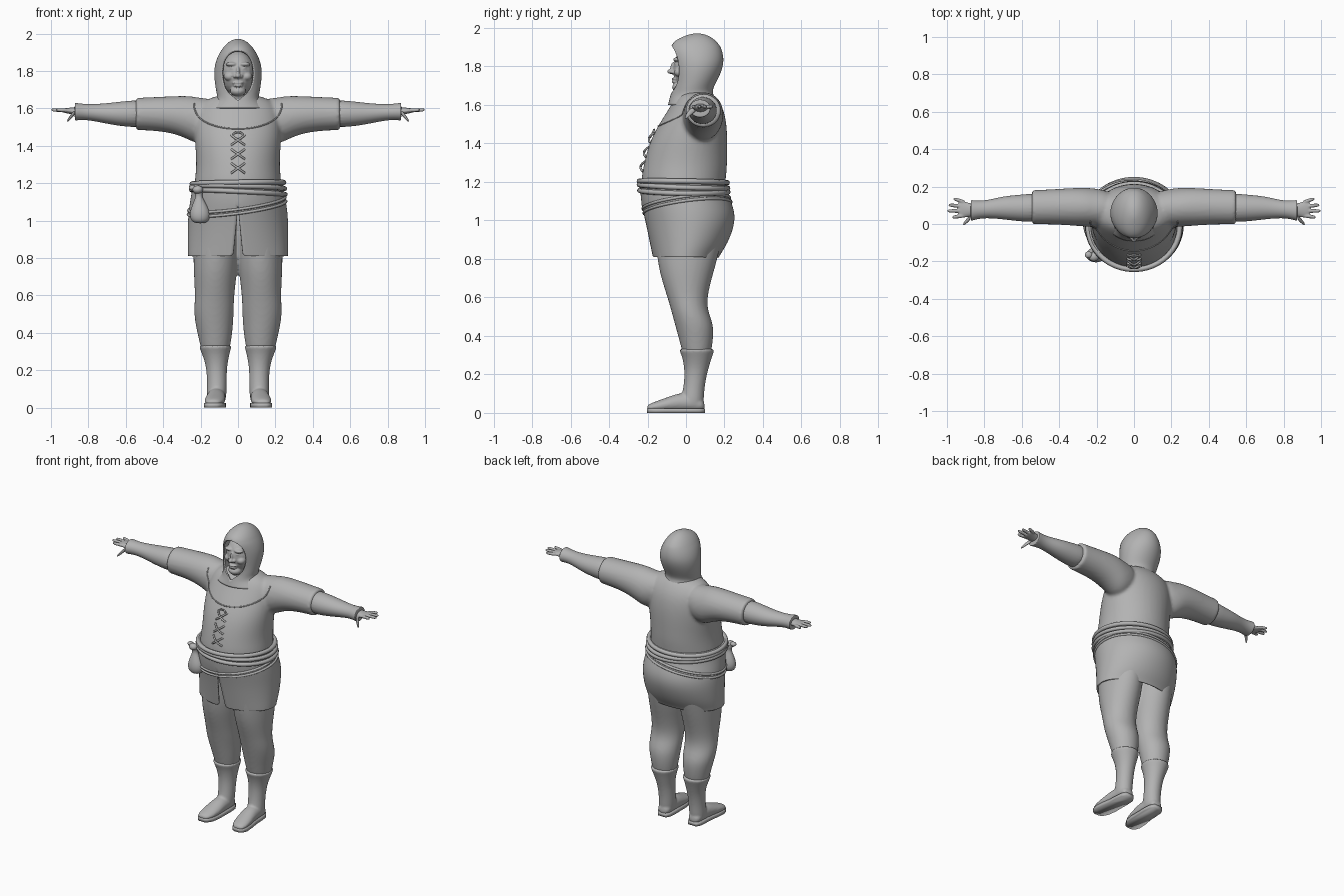
import bpy, bmesh, math
from math import sin, cos, pi, asin
from mathutils import Vector as V, Matrix
from mathutils.bvhtree import BVHTree

cube = bpy.data.objects.get("Cube")
if cube:
    bpy.data.objects.remove(cube)

grey = bpy.data.materials.new("plain_grey")
grey.use_nodes = True
grey.diffuse_color = (0.45, 0.45, 0.45, 1)
grey.node_tree.nodes["Principled BSDF"].inputs["Base Color"].default_value = grey.diffuse_color
X, Y, Z = V((1, 0, 0)), V((0, 1, 0)), V((0, 0, 1))


def ring(c, u, v, gap=0, n=24):
    """Ellipse starting at -v; a gap above zero leaves it open there."""
    return [c + u * sin(t) - v * cos(t)
            for t in (gap + (2 * pi - 2 * gap) * i / n for i in range(n + 1))]


def level(z, x0, x1, y0, y1, gap=0):
    """Horizontal ring from its extents; gap is the half width of the front opening."""
    w = (x1 - x0) / 2
    return ring(V(((x0 + x1) / 2, (y0 + y1) / 2, z)), X * w, Y * (y1 - y0) / 2,
                asin(min(1, gap / w)))


def loft(bm, rings, caps=True):
    rows = [[bm.verts.new(p) for p in r] for r in rings]
    for a, b in zip(rows, rows[1:]):
        for i in range(len(a) - 1):
            bm.faces.new((a[i], a[i + 1], b[i + 1], b[i]))
    if caps:
        bm.faces.new(rows[0][:-1])
        bm.faces.new(rows[-1][:-1])
    bmesh.ops.remove_doubles(bm, verts=sum(rows, []), dist=1e-5)


def ball(bm, c, r):
    m = Matrix.Translation(c) @ Matrix.Diagonal((*r, 1))
    bmesh.ops.create_uvsphere(bm, u_segments=24, v_segments=16, radius=1, matrix=m)


def finish(name, bm, subsurf=0, thick=0, voxel=0, smooth=0):
    bmesh.ops.recalc_face_normals(bm, faces=bm.faces)
    me = bpy.data.meshes.new(name)
    bm.to_mesh(me)
    bm.free()
    me.shade_smooth()
    me.materials.append(grey)
    ob = bpy.data.objects.new(name, me)
    bpy.context.collection.objects.link(ob)
    if subsurf:
        ob.modifiers.new("round", 'SUBSURF').levels = subsurf
        ob.modifiers["round"].render_levels = subsurf
    if thick:
        m = ob.modifiers.new("cloth", 'SOLIDIFY')
        m.thickness, m.offset = thick, 0
    if voxel:
        m = ob.modifiers.new("blend", 'REMESH')
        m.mode, m.voxel_size, m.use_smooth_shade = 'VOXEL', voxel, True
    if smooth:
        m = ob.modifiers.new("relax", 'SMOOTH')
        m.factor, m.iterations = 0.5, smooth
    return ob


def tube(name, pts, r, cyclic=False):
    cu = bpy.data.curves.new(name, 'CURVE')
    cu.dimensions, cu.bevel_depth, cu.bevel_resolution = '3D', r, 2
    cu.use_fill_caps = True
    sp = cu.splines.new('POLY')
    sp.points.add(len(pts) - 1)
    for p, q in zip(sp.points, pts):
        p.co = (*q, 1)
    sp.use_cyclic_u = cyclic
    tmp = bpy.data.objects.new(name + "_path", cu)
    bpy.context.collection.objects.link(tmp)
    dg = bpy.context.evaluated_depsgraph_get()
    me = bpy.data.meshes.new_from_object(tmp.evaluated_get(dg))
    bpy.data.objects.remove(tmp)
    bm = bmesh.new()
    bm.from_mesh(me)
    return finish(name, bm)


# Tunic: torso and both sleeves blended together
torso = [(1.13, .235, -.225, .2), (1.2, .235, -.237, .207), (1.27, .226, -.225, .215),
         (1.34, .226, -.21, .216), (1.42, .232, -.185, .217), (1.5, .235, -.142, .213),
         (1.58, .225, -.09, .197), (1.64, .19, -.055, .16), (1.675, .1, -.02, .12)]
sleeve = [(.1, .08, 1.55, .09, .1), (.2, .085, 1.53, .105, .125), (.25, .09, 1.545, .105, .122),
          (.32, .092, 1.563, .102, .104), (.42, .092, 1.57, .095, .092),
          (.53, .09, 1.57, .092, .087), (.545, .09, 1.57, .092, .087), (.546, .09, 1.57, .085, .08)]


def limb(bm, rows, s):
    loft(bm, [ring(V((s * x, y, z)), Y * ry, Z * rz) for x, y, z, ry, rz in rows])


bm = bmesh.new()
loft(bm, [level(z, -w, w, a, b) for z, w, a, b in torso])
for s in (-1, 1):
    limb(bm, sleeve, s)
tunic = finish("tunic", bm, subsurf=2, voxel=.011, smooth=4)

# Skirt, slit at the front
skirt = [(1.21, .238, -.237, .207), (1.15, .245, -.235, .212), (1.1, .254, -.23, .23),
         (1.04, .263, -.216, .252), (.97, .266, -.2, .248), (.88, .267, -.182, .212),
         (.83, .265, -.172, .178), (.81, .264, -.168, .168)]
bm = bmesh.new()
loft(bm, [level(z, -w, w, a, b, max(0, (1.07 - z) * .1)) for z, w, a, b in skirt], caps=False)
finish("skirt", bm, subsurf=2, thick=.01)

# Trousers
leg = [(1.1, .01, .2, -.16, .17), (1.0, .0, .235, -.17, .21), (.8, -.006, .24, -.152, .165), (.7, .008, .236, -.13, .135),
       (.6, .02, .23, -.097, .11), (.53, .022, .235, -.077, .113), (.46, .024, .232, -.058, .145),
       (.38, .032, .213, -.036, .142), (.31, .045, .198, -.018, .13), (.26, .055, .18, 0, .115)]
bm = bmesh.new()
for s in (-1, 1):
    loft(bm, [level(z, *sorted((s * a, s * b)), c, d) for z, a, b, c, d in leg])
finish("trousers", bm, subsurf=2, voxel=.011, smooth=3)

# Boots with soles
shaft = [(.335, .034, .209, -.035, .148), (.325, .034, .209, -.035, .148), (.29, .045, .194, -.02, .135),
         (.24, .055, .176, -.01, .12), (.19, .06, .168, -.008, .106), (.12, .06, .165, -.015, .095),
         (.06, .062, .168, -.03, .093), (.02, .07, .16, -.02, .085)]
foot = [(.098, .115, .035, .03, .025), (.07, .115, .045, .046, .04), (.02, .115, .055, .05, .05),
        (-.04, .117, .053, .051, .05), (-.1, .122, .042, .056, .038), (-.16, .128, .033, .053, .026),
        (-.192, .132, .028, .038, .018), (-.203, .133, .026, .02, .01)]
for s, side in ((-1, "right"), (1, "left")):
    bm = bmesh.new()
    loft(bm, [level(z, *sorted((s * a, s * b)), c, d) for z, a, b, c, d in shaft])
    loft(bm, [ring(V((s * x, y, z)), X * rx, Z * rz) for y, x, z, rx, rz in foot])
    finish(side + "_boot", bm, subsurf=2, voxel=.007, smooth=3)
    bm = bmesh.new()
    edge = [V((s * (x + e * rx), y, 0)) for e in (1, -1) for y, x, z, rx, rz in foot[::e]]
    loft(bm, [[p + Z * h for p in edge + edge[:1]] for h in (0, .024)])
    finish(side + "_sole", bm)

# Forearms and hands
forearm = [(.48, .088, 1.572, .08, .076), (.6, .085, 1.57, .073, .07), (.7, .087, 1.572, .062, .055),
           (.78, .08, 1.578, .048, .044), (.83, .076, 1.581, .048, .043), (.865, .073, 1.582, .055, .047),
           (.872, .073, 1.582, .055, .047), (.873, .073, 1.582, .045, .038)]
palm = [(.82, .075, 1.583, .03, .027), (.87, .075, 1.585, .034, .022), (.905, .077, 1.587, .043, .016),
        (.93, .08, 1.588, .046, .012), (.94, .08, 1.588, .04, .009)]
fingers = [(.115, .965, .135), (.092, .993, .102), (.07, 1.0, .07), (.046, .972, .036)]
for s, side in ((-1, "right"), (1, "left")):
    bm = bmesh.new()
    limb(bm, forearm, s)
    finish(side + "_forearm", bm, subsurf=2)
    bm = bmesh.new()
    limb(bm, palm, s)
    for y0, x1, y1 in fingers:
        limb(bm, [(.9 + (x1 - .9) * t, y0 + (y1 - y0) * t, 1.588 + .004 * t, r, r)
                  for t, r in ((0, .01), (.5, .011), (.9, .009), (1, .005))], s)
    limb(bm, [(.87, .045, 1.58, .018, .016), (.89, .02, 1.56, .014, .013),
              (.905, .006, 1.542, .011, .011), (.915, -.004, 1.53, .006, .006)], s)
    finish(side + "_hand", bm, subsurf=1, voxel=.004, smooth=2)

# Head with facial features
bm = bmesh.new()
ball(bm, (0, .035, 1.785), (.088, .102, .12))
ball(bm, (0, .03, 1.63), (.07, .07, .07))
ball(bm, (0, -.03, 1.692), (.042, .042, .028))
ball(bm, (0, -.062, 1.79), (.011, .02, .035))
ball(bm, (0, -.08, 1.774), (.015, .018, .013))
for z, w in ((1.735, .03), (1.721, .026)):
    ball(bm, (0, -.056, z), (w, .02, .0075))
for s in (-1, 1):
    ball(bm, (s * .016, -.068, 1.771), (.011, .014, .009))
    ball(bm, (s * .034, -.042, 1.836), (.032, .025, .012))
    ball(bm, (s * .03, -.043, 1.814), (.015, .017, .009))
    ball(bm, (s * .045, -.03, 1.77), (.03, .032, .025))
finish("head", bm, voxel=.0045, smooth=3)

# Hood with an oval opening
hood = [(1.6, .16, -.09, .17, 0), (1.635, .115, -.08, .145, 0), (1.66, .107, -.075, .135, .02),
        (1.685, .111, -.068, .135, .055), (1.72, .117, -.062, .153, .074), (1.77, .123, -.064, .178, .084),
        (1.82, .122, -.07, .192, .083), (1.865, .109, -.078, .188, .07), (1.895, .094, -.08, .178, .045),
        (1.91, .085, -.074, .17, 0), (1.938, .063, -.045, .145, 0), (1.958, .036, .005, .11, 0),
        (1.967, .01, .04, .075, 0)]
bm = bmesh.new()
loft(bm, [level(z, -w, w, a, b, g) for z, w, a, b, g in hood], caps=False)
bmesh.ops.holes_fill(bm, edges=[e for e in bm.edges if e.is_boundary and e.verts[0].co.z > 1.96
                                and e.verts[1].co.z > 1.96], sides=0)
finish("hood", bm, subsurf=2, thick=.01)

# Collar seam and lacing laid on the chest
dg = bpy.context.evaluated_depsgraph_get()
tree = BVHTree.FromObject(tunic, dg)


def chest(x, z, lift=0):
    hit = tree.ray_cast(V((x, -1, z)), Y)[0] or V((x, 0, z))
    return hit - Y * lift


tube("collar_seam", [chest(.235 * sin(a), 1.64 - .15 * cos(a) ** .7)
                     for a in (pi * (i / 32 - .5) * .98 for i in range(33))], .004)
for i, z in enumerate((1.43, 1.355, 1.28)):
    for s in (-1, 1):
        tube(f"lace_{i}_{s}", [chest(.036 * t * s, z + .026 * t, .002 + .014 * (1 - t * t))
                               for t in (k / 4 - 1 for k in range(9))], .006)
tube("lace_bow", [chest(.025 * sin(a) * (1 + .3 * cos(a)), 1.452 + .02 * cos(a), .012)
                  for a in (2 * pi * k / 16 for k in range(16))], .005, cyclic=True)


# Sash and ropes around the waist
def waist(a, z, lift):
    rows = sorted(skirt)
    for p, q in zip(rows, rows[1:]):
        if p[0] <= z <= q[0]:
            t = (z - p[0]) / (q[0] - p[0])
            w, y0, y1 = (m + (n - m) * t for m, n in zip(p[1:], q[1:]))
            return V(((w + lift) * sin(a), (y0 + y1) / 2 - ((y1 - y0) / 2 + lift) * cos(a), z))


ropes = [("sash_top", 1.2, .004, .004, .014, .006), ("sash_middle", 1.177, -.006, .008, .013, .007),
         ("sash_lower", 1.152, -.012, .004, .013, .006), ("rope_upper", 1.09, .035, -.03, .008, .003),
         ("rope_lower", 1.068, .035, -.03, .008, .003)]
for name, z, dx, dy, r, lift in ropes:
    tube(name, [waist(a, z + dx * sin(a) + dy * cos(a), lift)
                for a in (2 * pi * k / 64 for k in range(64))], r, cyclic=True)

# Drawstring pouch hanging from the sash
pouch = [(.985, .02, .015), (.995, .045, .034), (1.025, .056, .042), (1.06, .05, .038), (1.1, .03, .025),
         (1.13, .016, .015), (1.15, .024, .02), (1.165, .026, .02)]
bm = bmesh.new()
loft(bm, [ring(V((-.203 - .08 * max(0, z - 1.05), -.165, z)), X * rx, Y * ry) for z, rx, ry in pouch])
finish("pouch", bm, subsurf=2)
bm = bmesh.new()
ball(bm, (-.215, -.175, 1.165), (.028, .025, .022))
ball(bm, (-.243, -.165, 1.175), (.02, .018, .014))
finish("pouch_knot", bm)
